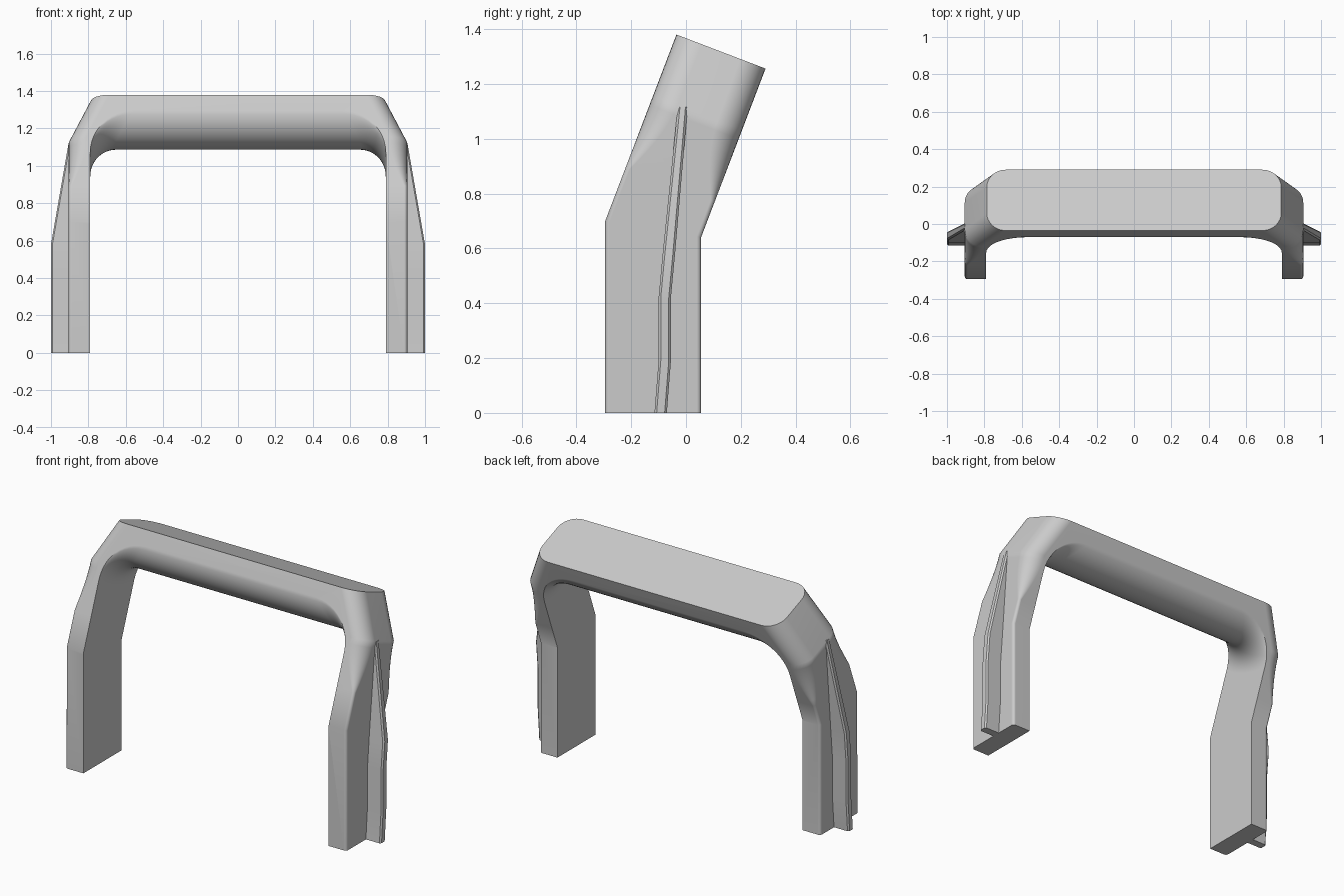
import bpy, bmesh, math
from mathutils import Vector

if "Cube" in bpy.data.objects:
    bpy.data.objects.remove(bpy.data.objects["Cube"], do_unlink=True)

grey = bpy.data.materials.new("light_grey")
grey.use_nodes = True
colour = (0.6, 0.6, 0.6, 1)
grey.diffuse_color = colour
grey.node_tree.nodes["Principled BSDF"].inputs["Base Color"].default_value = colour

DEPTH = 0.348      # front-to-back size of the leaning part
LEAN = math.radians(20.9)


def leaning(x, s, t):
    """Point in the leaning frame: s runs back along the top, t up the slope."""
    c, d = math.cos(LEAN), math.sin(LEAN)
    return Vector((x, -0.035 + c * s + d * t, 1.38 - d * s + c * t))


def loft(name, rings):
    bm = bmesh.new()
    loops = [[bm.verts.new(p) for p in ring] for ring in rings]
    n = len(loops[0])
    for a, b in zip(loops, loops[1:]):
        for i in range(n):
            j = (i + 1) % n
            bm.faces.new((a[i], a[j], b[j], b[i]))
    bm.faces.new(loops[0][::-1])
    bm.faces.new(loops[-1])
    bmesh.ops.recalc_face_normals(bm, faces=bm.faces[:])
    mesh = bpy.data.meshes.new(name)
    bm.to_mesh(mesh)
    bm.free()
    obj = bpy.data.objects.new(name, mesh)
    bpy.context.collection.objects.link(obj)
    mesh.materials.append(grey)
    return obj


def select(obj):
    bpy.ops.object.select_all(action="DESELECT")
    obj.select_set(True)
    bpy.context.view_layer.objects.active = obj


def smooth(obj):
    select(obj)
    bpy.ops.object.shade_smooth_by_angle(angle=math.radians(28))
    obj.modifiers.new("weighted_normals", "WEIGHTED_NORMAL").keep_sharp = True


def rounded_rect(w, r, steps=8):
    """Points (x, s) of a rounded rectangle with half width w."""
    pts = []
    corners = ((w - r, DEPTH - r), (r - w, DEPTH - r), (r - w, r), (w - r, r))
    for k, (cx, cs) in enumerate(corners):
        for i in range(steps + 1):
            a = math.pi / 2 * (k + i / steps)
            pts.append((cx + r * math.cos(a), cs + r * math.sin(a)))
    return pts


# Outer body: upright base, bend, leaning legs and narrowing shoulders
foot = rounded_rect(0.905, 0.016)
rings = [[Vector((x, s * 0.35 / DEPTH - 0.295, 0)) for x, s in foot],
         [leaning(x, s, -0.728 + 0.198 * s) for x, s in foot]]
for i in range(9):
    f = i / 8
    r = 0.016 + 0.08 * math.sin(f * math.pi / 2)
    rings.append([leaning(x, s, -0.52 + 0.28 * f) for x, s in rounded_rect(0.905, r)])
rings.append([leaning(x, s, 0) for x, s in rounded_rect(0.787, 0.1)])
frame = loft("arch_frame", rings)

# Opening between the legs, flaring so the crossbar has a round underside
def opening(s, rise):
    top, r, half = -0.235 + rise, 0.13 + 0.75 * rise, 0.79
    pts = [leaning(half, s, -2)]
    for side in (1, -1):
        for i in range(13):
            a = math.pi / 2 * i / 12
            a = a if side == 1 else math.pi / 2 - a
            pts.append(leaning(side * (half - r + r * math.cos(a)), s,
                               top - r + r * math.sin(a)))
    pts.append(leaning(-half, s, -2))
    return pts


slices = [opening(-0.5, 0.17)]
for i in range(25):
    a = math.pi * i / 24
    slices.append(opening(DEPTH / 2 - 0.176 * math.cos(a), 0.17 * (1 - math.sin(a))))
slices.append(opening(1.1, 0.17))
cutter = loft("opening_cutter", slices)
cutter.hide_render = True

cut = frame.modifiers.new("opening", "BOOLEAN")
cut.operation = "DIFFERENCE"
cut.solver = "EXACT"
cut.object = cutter
select(frame)
bpy.ops.object.modifier_apply(modifier=cut.name)
bpy.data.objects.remove(cutter, do_unlink=True)
smooth(frame)

# Tapering rib on the outside of each leg: height, front, back, reach
stations = ((0, -0.115, -0.07, 1.0), (0.19, -0.1, -0.055, 1.0),
            (0.42, -0.1, -0.055, 1.0), (0.58, -0.085, -0.04, 1.0),
            (1.115, -0.03, 0.006, 0.907))
for side, name in ((1, "left_rib"), (-1, "right_rib")):
    rings = []
    for z, front, back, reach in stations:
        b = 0.008
        rings.append([Vector((side * x, y, z)) for x, y in (
            (0.88, front), (reach - b, front), (reach, front + b),
            (reach, back - b), (reach - b, back), (0.88, back))])
    smooth(loft(name, rings))
